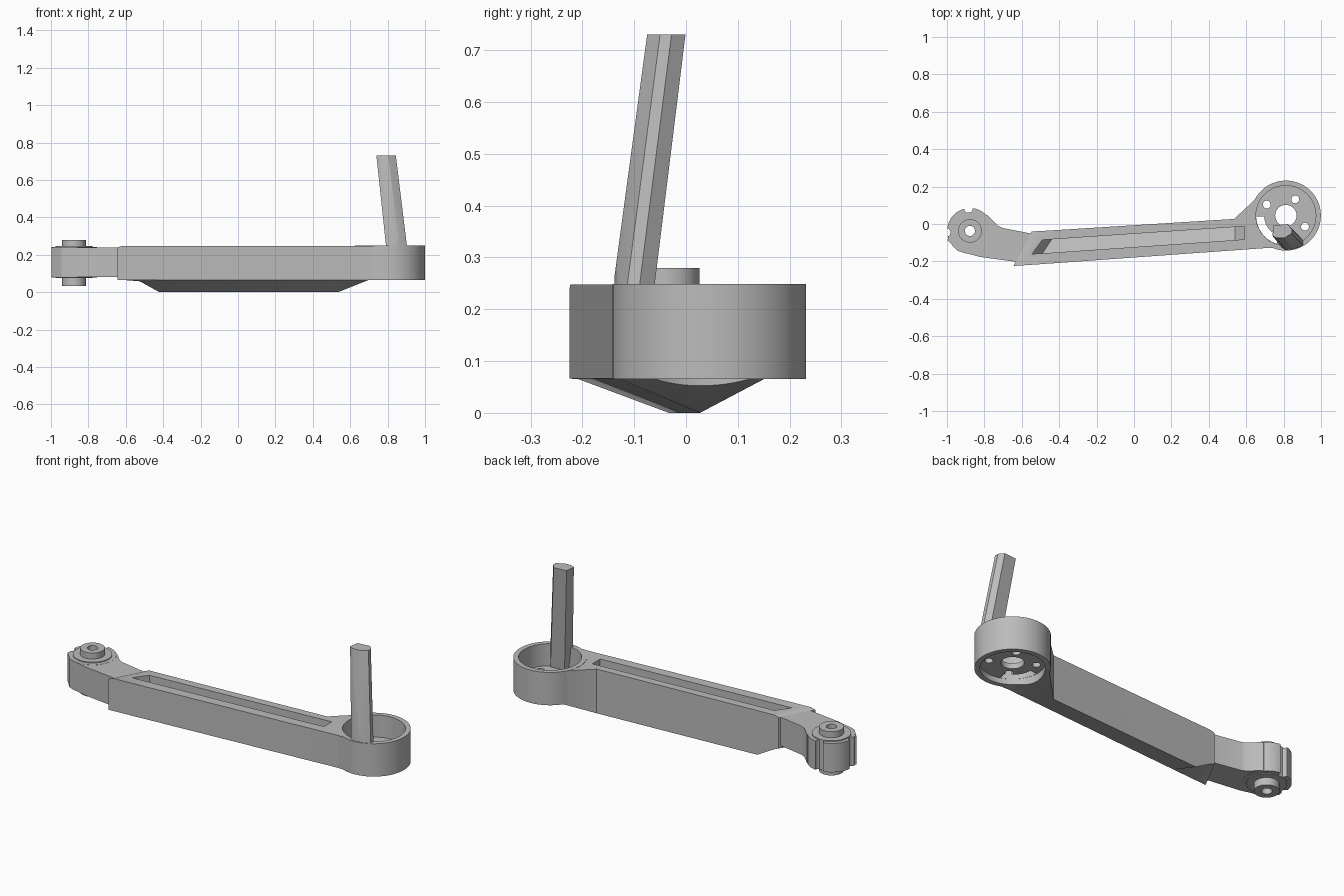
import bpy, bmesh, math
from mathutils import Vector

cube = bpy.data.objects.get("Cube")
if cube:
    bpy.data.objects.remove(cube, do_unlink=True)

grey = bpy.data.materials.new("plain grey")
grey.use_nodes = True
COLOUR = (0.5, 0.5, 0.5, 1)
grey.diffuse_color = COLOUR
grey.node_tree.nodes["Principled BSDF"].inputs["Base Color"].default_value = COLOUR


def loft(name, sections):
    """Skin a solid through rings with equal point counts."""
    bm = bmesh.new()
    rings = [[bm.verts.new(p) for p in s] for s in sections]
    n = len(rings[0])
    for a, b in zip(rings, rings[1:]):
        for i in range(n):
            j = (i + 1) % n
            bm.faces.new((a[i], a[j], b[j], b[i]))
    bm.faces.new(rings[0])
    bm.faces.new(rings[-1])
    bmesh.ops.recalc_face_normals(bm, faces=bm.faces)
    me = bpy.data.meshes.new(name)
    bm.to_mesh(me)
    bm.free()
    me.materials.append(grey)
    ob = bpy.data.objects.new(name, me)
    bpy.context.collection.objects.link(ob)
    return ob


def prism(name, outline, z0, z1):
    return loft(name, [[(x, y, z) for x, y in outline] for z in (z0, z1)])


def arc(c, r, a0, a1, n):
    angles = [math.radians(a0 + (a1 - a0) * i / n) for i in range(n + 1)]
    return [(c[0] + r * math.cos(a), c[1] + r * math.sin(a)) for a in angles]


def disc(name, c, r, z0, z1, n=64):
    return prism(name, arc(c, r, 0, 360, n)[:-1], z0, z1)


def boolean(ob, other, operation):
    mod = ob.modifiers.new("cut", 'BOOLEAN')
    mod.object, mod.operation, mod.solver = other, operation, 'EXACT'
    other.hide_render = True
    bpy.context.view_layer.update()
    deps = bpy.context.evaluated_depsgraph_get()
    me = bpy.data.meshes.new_from_object(ob.evaluated_get(deps))
    ob.modifiers.clear()
    ob.data = me
    bpy.data.objects.remove(other, do_unlink=True)


RING = (0.812, 0.045)
HUB = (-0.877, -0.037)


# Arm beam: underside slopes from the front edge down to a keel at the back
def beam_section(front, back, keel, top=0.248):
    return [(*front, 0.066), (*front, top), (*back, top), (*back, keel)]


arm = loft("arm_beam", [
    beam_section((-0.645, -0.225), (-0.547, -0.04), 0.066, 0.239),
    beam_section((-0.62, -0.223), (-0.525, -0.039), 0.058),
    beam_section((-0.43, -0.21), (-0.42, -0.033), 0.0),
    beam_section((0.53, -0.141), (0.535, 0.027), 0.0),
    beam_section((0.70, -0.129), (0.67, 0.152), 0.066),
    beam_section((0.80, -0.13), (0.75, 0.13), 0.066)])


# Cable slot along the top, with ramped ends
def slot_section(front, back, floor_front, floor_back):
    return [(*front, floor_front), (*front, 0.3), (*back, 0.3), (*back, floor_back)]


slot = loft("slot_cutter", [
    slot_section((-0.545, -0.16), (-0.49, -0.085), 0.12, 0.12),
    slot_section((-0.49, -0.157), (-0.44, -0.082), 0.078, 0.05),
    slot_section((0.54, -0.086), (0.54, -0.016), 0.078, 0.05),
    slot_section((0.59, -0.082), (0.59, -0.012), 0.12, 0.12)])
boolean(arm, slot, 'DIFFERENCE')

# Motor cup with a drilled floor plate
boolean(arm, disc("cup", RING, 0.187, 0.065, 0.249, 96), 'UNION')
boolean(arm, disc("cup_bore", RING, 0.16, 0.125, 0.3, 96), 'DIFFERENCE')
boolean(arm, disc("cup_recess", RING, 0.16, -0.1, 0.095, 96), 'DIFFERENCE')
boolean(arm, disc("shaft_hole", RING, 0.057, 0, 0.3), 'DIFFERENCE')
for i in range(4):
    a = math.radians(60 + 90 * i)
    r = 0.1 if i % 2 == 0 else 0.118
    hole = (RING[0] + r * math.cos(a), RING[1] + r * math.sin(a))
    boolean(arm, disc("screw_hole", hole, 0.021, 0, 0.3, 24), 'DIFFERENCE')
window = arc(RING, 0.159, 182, 252, 20) + arc(RING, 0.116, 250, 182, 20)
boolean(arm, prism("wire_window", window, 0.08, 0.2), 'DIFFERENCE')
arm.name = "arm_with_motor_cup"

# Hinge knuckle and neck joining the beam
neck = prism("hinge_neck", [
    (-0.545, -0.052), (-0.70, -0.022), (-0.727, -0.01), (-0.785, 0.048),
    (-0.877, 0.04), (-0.96, -0.03), (-0.998, -0.085), (-0.945, -0.143),
    (-0.824, -0.176), (-0.61, -0.205)], 0.08, 0.24)
boolean(neck, disc("knuckle", HUB, 0.122, 0.079, 0.241), 'UNION')
for spot in ((-0.885, 0.08), (-1.003, -0.045)):
    boolean(neck, disc("groove", spot, 0.022, 0, 0.3, 24), 'DIFFERENCE')
boolean(neck, disc("pad", HUB, 0.1, 0.075, 0.246), 'UNION')
boolean(neck, disc("boss", HUB, 0.063, 0.034, 0.28), 'UNION')
boolean(neck, disc("pin_hole", HUB, 0.027, -0.1, 0.4, 32), 'DIFFERENCE')

# Landing leg: leaning faceted post trimmed to the cup wall
profile = [(-0.052, -0.025), (-0.03, -0.037), (0.012, -0.037), (0.052, -0.012),
           (0.052, 0.01), (0.03, 0.037), (-0.045, 0.03)]
top, seat = Vector((0.792, -0.038, 0.73)), Vector((0.847, -0.1, 0.25))
foot = top + (seat - top) * 1.32
leg = loft("landing_leg", [[(c.x + x * s, c.y + y * s, c.z) for x, y in profile]
                           for c, s in ((foot, 1.1), (top, 1.0))])
boolean(leg, disc("leg_trim", RING, 0.183, 0.1, 0.9, 96), 'INTERSECT')

# Smooth the round walls, keep the edges sharp
bpy.ops.object.select_all(action='DESELECT')
for ob in (arm, neck, leg):
    ob.select_set(True)
bpy.context.view_layer.objects.active = arm
bpy.ops.object.shade_smooth_by_angle(angle=math.radians(25))
